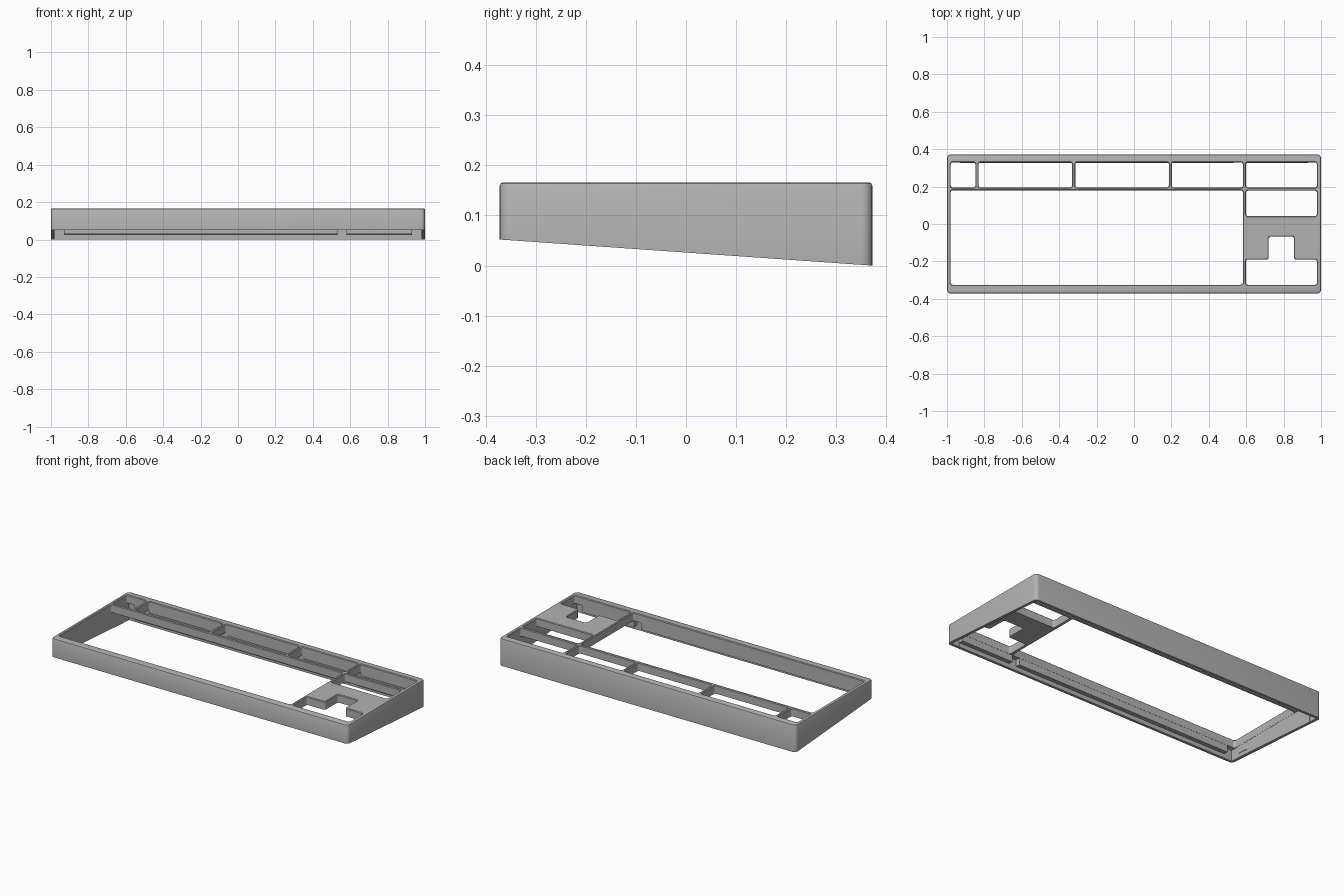
import bpy
import math
from mathutils import Vector

if "Cube" in bpy.data.objects:
    bpy.data.objects.remove(bpy.data.objects["Cube"])

TOP = 0.166       # upper surface
PLATE = 0.05      # thickness of the top plate
TILT = -0.07      # slope of the underside along y
MID = 0.026       # height of the underside at y = 0

gray = bpy.data.materials.new("case_gray")
gray.use_nodes = True
color = (0.45, 0.45, 0.45, 1)
gray.diffuse_color = color
gray.node_tree.nodes["Principled BSDF"].inputs["Base Color"].default_value = color


def rect(x0, x1, y0, y1):
    return [(x0, y0), (x1, y0), (x1, y1), (x0, y1)]


def rounded(corners, radius, grow=0, steps=6):
    """Counter-clockwise outline, grown outward, with arcs at its corners."""
    outline = []
    count = len(corners)
    for i in range(count):
        p = Vector(corners[i])
        a = (p - Vector(corners[i - 1])).normalized()
        b = (Vector(corners[(i + 1) % count]) - p).normalized()
        convex = a.x * b.y - a.y * b.x > 0
        r = radius + grow if convex else radius - grow
        p = p + grow * Vector((a.y + b.y, -a.x - b.x))
        if r < 0.001:
            outline.append(p)
            continue
        center = p - r * a + r * b
        for k in range(steps + 1):
            t = k / steps * math.pi / 2
            outline.append(center - r * b * math.cos(t) + r * a * math.sin(t))
    return outline


def loft(name, corners, radius, rings):
    """Closed solid through stacked outlines; each ring is (grow, z, tilt)."""
    verts, faces = [], []
    for grow, z, tilt in rings:
        outline = rounded(corners, radius, grow)
        verts += [(p.x, p.y, z + tilt * p.y) for p in outline]
    n = len(outline)
    for level in range(len(rings) - 1):
        low = level * n
        for i in range(n):
            j = (i + 1) % n
            faces.append((low + i, low + j, low + n + j, low + n + i))
    faces.append(tuple(reversed(range(n))))
    faces.append(tuple(range(len(verts) - n, len(verts))))
    mesh = bpy.data.meshes.new(name)
    mesh.from_pydata(verts, [], faces)
    mesh.materials.append(gray)
    obj = bpy.data.objects.new(name, mesh)
    bpy.context.collection.objects.link(obj)
    return obj


# Outer body with a sloping underside and softened top rim
case = loft("keyboard_case", rect(-1, 1, -0.372, 0.372), 0.022, [
    (0, MID, TILT), (0, TOP - 0.006, 0), (-0.002, TOP - 0.002, 0), (-0.006, TOP, 0)])
bpy.context.view_layer.objects.active = case
case.select_set(True)


def cut(corners, radius, rings):
    tool = loft("cutter", corners, radius, rings)
    tool.hide_render = True
    mod = case.modifiers.new("cut", "BOOLEAN")
    mod.operation = "DIFFERENCE"
    mod.solver = "EXACT"
    mod.object = tool
    bpy.ops.object.modifier_apply(modifier=mod.name)
    bpy.data.objects.remove(tool)


# Main hollow below the plate
under = TOP - PLATE
cut(rect(-0.981, 0.981, -0.326, 0.326), 0, [(0, -0.2, 0), (0, under, 0)])

# Rabbet around the lower edge, parallel to the underside
cut(rect(-0.982, 0.982, -0.354, 0.354), 0.006,
    [(0, -0.2, TILT), (0, MID + 0.026, TILT)])

# Upright pockets between the thick wall blocks
for x0, x1 in [(-0.983, -0.93), (0.532, 0.58), (0.93, 0.983)]:
    for side in (-1, 1):
        y0, y1 = sorted((side * 0.3, side * 0.355))
        cut(rect(x0, x1, y0, y1), 0, [(0, -0.21, 0), (0, under + 0.0005, 0)])

# Key openings with a small chamfer at the top
openings = [rect(x0, x1, 0.195, 0.33) for x0, x1 in [
    (-0.98, -0.848), (-0.831, -0.331), (-0.314, 0.186), (0.202, 0.582), (0.598, 0.978)]]
openings.append(rect(-0.98, 0.582, -0.325, 0.18))
openings.append(rect(0.598, 0.978, 0.042, 0.178))
openings.append([(0.598, -0.325), (0.978, -0.325), (0.978, -0.19), (0.855, -0.19),
                 (0.855, -0.067), (0.72, -0.067), (0.72, -0.19), (0.598, -0.19)])
for shape in openings:
    cut(shape, 0.012, [(0, under - 0.02, 0), (0, TOP - 0.004, 0),
                       (0.004, TOP, 0), (0.004, TOP + 0.02, 0)])

bpy.ops.object.shade_smooth_by_angle(angle=math.radians(35))
